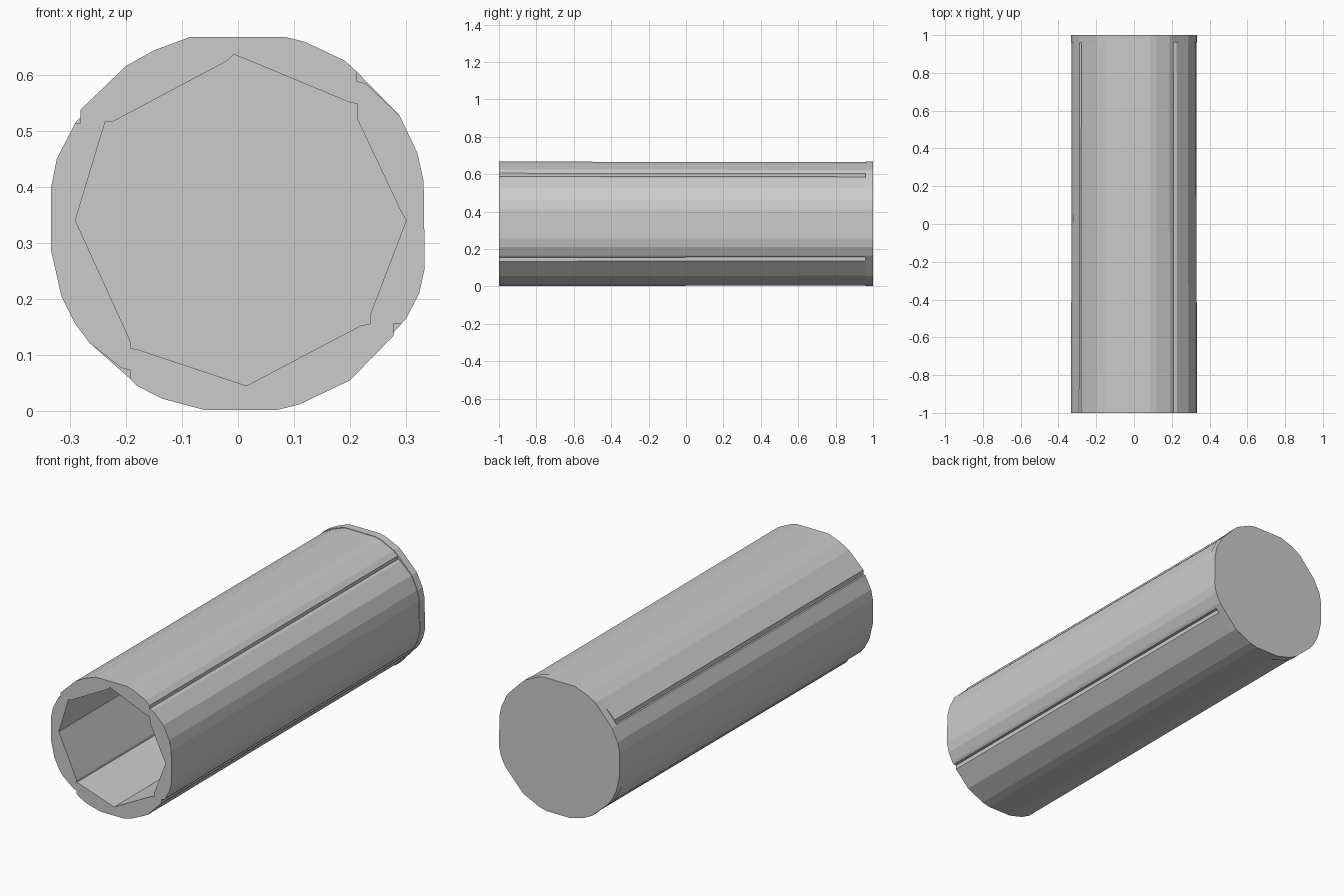
import bpy, bmesh

if "Cube" in bpy.data.objects:
    bpy.data.objects.remove(bpy.data.objects["Cube"])

CZ = 0.334
# outer cross-section (x, z) with four small grooves
OUTER = [(-.085, .667), (.085, .667), (.12, .658), (.19, .625), (.212, .605), (.212, .588),
         (.228, .584), (.288, .527), (.32, .46), (.331, .41), (.333, .255), (.323, .21), (.30, .165),
         (.291, .155), (.277, .155), (.277, .134), (.20, .055), (.11, .012), (.07, .002),
         (-.06, .002), (-.135, .022), (-.18, .045), (-.193, .058), (-.193, .073), (-.208, .077),
         (-.265, .122), (-.29, .155), (-.315, .205), (-.333, .285), (-.333, .40), (-.323, .45),
         (-.29, .514), (-.281, .514), (-.281, .537), (-.20, .615), (-.15, .643)]
GROOVE_POINTS = {5, 6, 14, 15, 23, 24, 32, 33}
# bore cross-section
INNER = [(-.29, .34), (-.237, .515), (-.223, .516), (-.018, .625), (-.007, .636), (.20, .55),
         (.212, .548), (.213, .52), (.29, .357), (.30, .34), (.235, .17), (.235, .155),
         (.22, .153), (.015, .045), (-.18, .11), (-.192, .112), (-.192, .125)]
CAP = [p for i, p in enumerate(OUTER) if i not in GROOVE_POINTS]


def ring(bm, pts, y, s=1.0):
    return [bm.verts.new((x * s, y, CZ + (z - CZ) * s)) for x, z in pts]


def wall(bm, a, b):
    n = len(a)
    for i in range(n):
        j = (i + 1) % n
        bm.faces.new((a[i], a[j], b[j], b[i]))


def finish(bm, name):
    bmesh.ops.recalc_face_normals(bm, faces=bm.faces[:])
    mesh = bpy.data.meshes.new(name)
    bm.to_mesh(mesh)
    bm.free()
    obj = bpy.data.objects.new(name, mesh)
    bpy.context.collection.objects.link(obj)
    return obj


# Grooved tube: outer wall, front rim, deep bore and bore floor
bm = bmesh.new()
front, back = ring(bm, OUTER, -1), ring(bm, OUTER, .96, .992)
mouth, floor = ring(bm, INNER, -1), ring(bm, INNER, .955)
wall(bm, front, back)
wall(bm, mouth, floor)
bm.faces.new(floor)
bm.faces.new(back)
rim = [e for e in bm.edges if all(v.co.y < -.99 for v in e.verts)]
bmesh.ops.triangle_fill(bm, edges=rim, use_beauty=True)
finish(bm, "grooved_tube")

# Plain end cap closing the back
bm = bmesh.new()
a, b = ring(bm, CAP, .96), ring(bm, CAP, 1)
wall(bm, a, b)
bm.faces.new(a)
bm.faces.new(b)
finish(bm, "end_cap")
